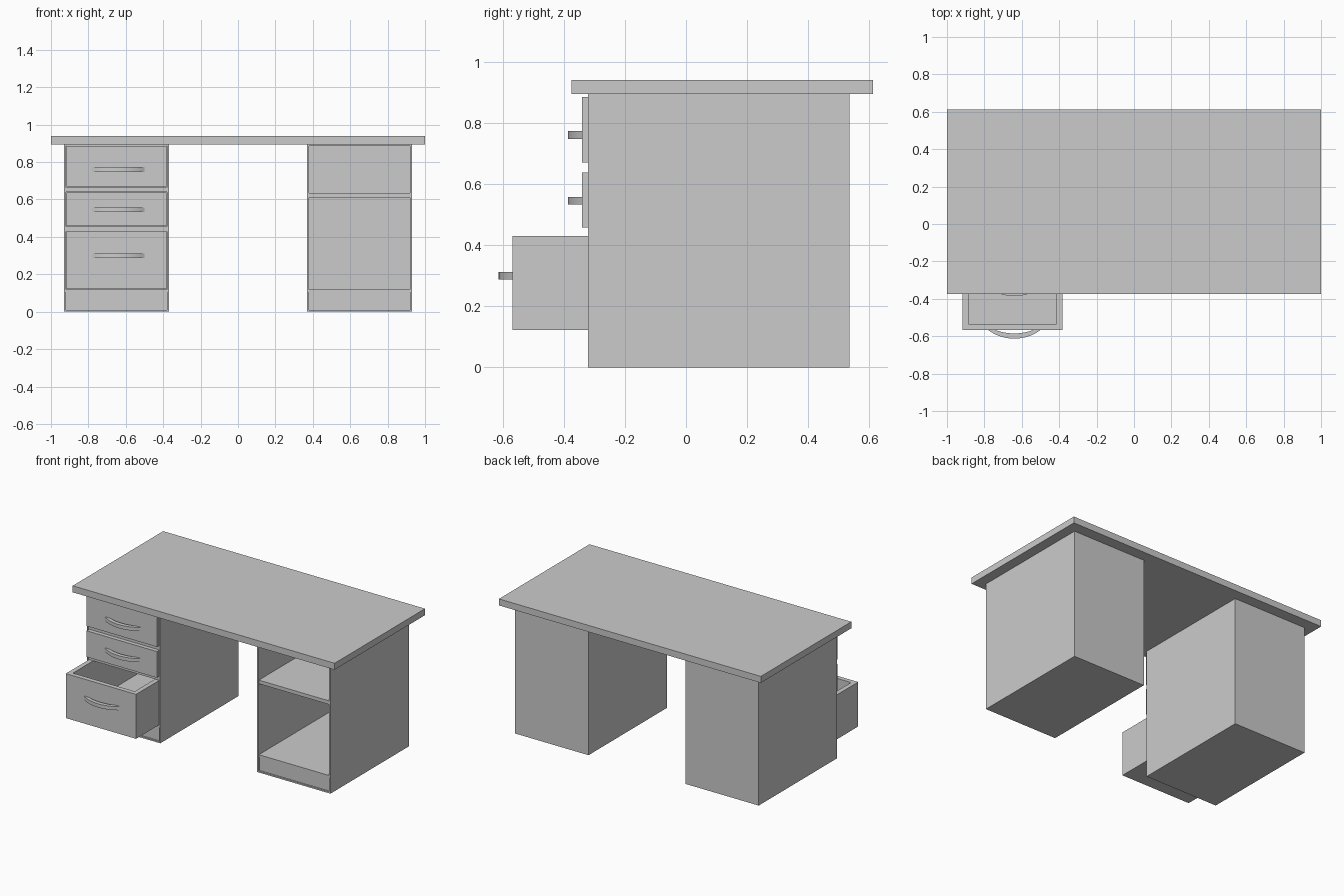
import bpy, bmesh, math

if "Cube" in bpy.data.objects:
    bpy.data.objects.remove(bpy.data.objects["Cube"])


def mesh_object(name, bm):
    bmesh.ops.recalc_face_normals(bm, faces=bm.faces)
    me = bpy.data.meshes.new(name)
    bm.to_mesh(me)
    bm.free()
    ob = bpy.data.objects.new(name, me)
    bpy.context.collection.objects.link(ob)
    return ob


def box(name, x, y, z):
    bm = bmesh.new()
    bmesh.ops.create_cube(bm, size=1)
    for v in bm.verts:
        for i, (a, b) in enumerate((x, y, z)):
            v.co[i] = a if v.co[i] < 0 else b
    return mesh_object(name, bm)


def open_box(name, x, y, z, wall, axis, sign):
    """Box whose face towards sign*axis is opened into a hollow of even wall thickness."""
    ob = box(name, x, y, z)
    bm = bmesh.new()
    bm.from_mesh(ob.data)
    face = next(f for f in bm.faces if f.normal[axis] * sign > 0.9)
    bmesh.ops.inset_region(bm, faces=[face], thickness=wall, use_even_offset=True)
    depth = (x, y, z)[axis][1] - (x, y, z)[axis][0] - wall
    new = bmesh.ops.extrude_face_region(bm, geom=[face])["geom"]
    for v in new:
        if isinstance(v, bmesh.types.BMVert):
            v.co[axis] -= sign * depth
    if face.is_valid:
        bmesh.ops.delete(bm, geom=[face], context="FACES_ONLY")
    bmesh.ops.recalc_face_normals(bm, faces=bm.faces)
    bm.to_mesh(ob.data)
    bm.free()
    return ob


def handle(name, cx, y, z):
    """Bowed bar: outer and inner arc joined at the ends, extruded upwards."""
    n = 16
    bm = bmesh.new()

    def arc(half, rise):
        r = (half * half + rise * rise) / (2 * rise)
        a = math.asin(half / r)
        ts = [-a + 2 * a * i / n for i in range(n + 1)]
        return [(cx + r * math.sin(t), y - (r * math.cos(t) - r + rise)) for t in ts]

    outer, inner = arc(0.14, 0.046), arc(0.10, 0.018)
    rows = [[bm.verts.new((px, py, z + dz)) for px, py in pts]
            for pts in (outer, inner) for dz in (-0.0125, 0.0125)]
    ol, oh, il, ih = rows
    for i in range(n):
        for a, b in ((ol, oh), (oh, ih), (ih, il), (il, ol)):
            bm.faces.new((a[i], a[i + 1], b[i + 1], b[i]))
    for i in (0, n):
        bm.faces.new((ol[i], oh[i], ih[i], il[i]))
    ob = mesh_object(name, bm)
    for o in bpy.context.selected_objects:
        o.select_set(False)
    ob.select_set(True)
    bpy.context.view_layer.objects.active = ob
    bpy.ops.object.shade_smooth_by_angle(angle=math.radians(30))


# Worktop
box("desk_top", (-1, 1), (-0.375, 0.612), (0.895, 0.94))


# Pedestals: hollow shells with shelves and a recessed plinth
def pedestal(side, cx, shelves):
    open_box(side + "_pedestal", (cx - 0.28, cx + 0.28), (-0.32, 0.535), (0, 0.895), 0.01, 1, -1)
    inner = (cx - 0.27, cx + 0.27)
    for i, z in enumerate(shelves):
        box(f"{side}_shelf_{i + 1}", inner, (-0.315, 0.525), z)
    box(side + "_plinth", inner, (-0.31, -0.29), (0.01, 0.105))


pedestal("left", -0.65, [(0.105, 0.12), (0.43, 0.455), (0.64, 0.665)])
pedestal("right", 0.65, [(0.105, 0.12), (0.61, 0.635)])

# Drawers: two closed, the lowest pulled out
for name, front, z, hz in (("top_drawer", -0.34, (0.67, 0.885), 0.76),
                           ("middle_drawer", -0.34, (0.457, 0.638), 0.545),
                           ("bottom_drawer", -0.567, (0.122, 0.429), 0.30)):
    open_box(name, (-0.918, -0.382), (front, front + 0.82), z, 0.032, 2, 1)
    handle(name + "_handle", -0.64, front, hz)
